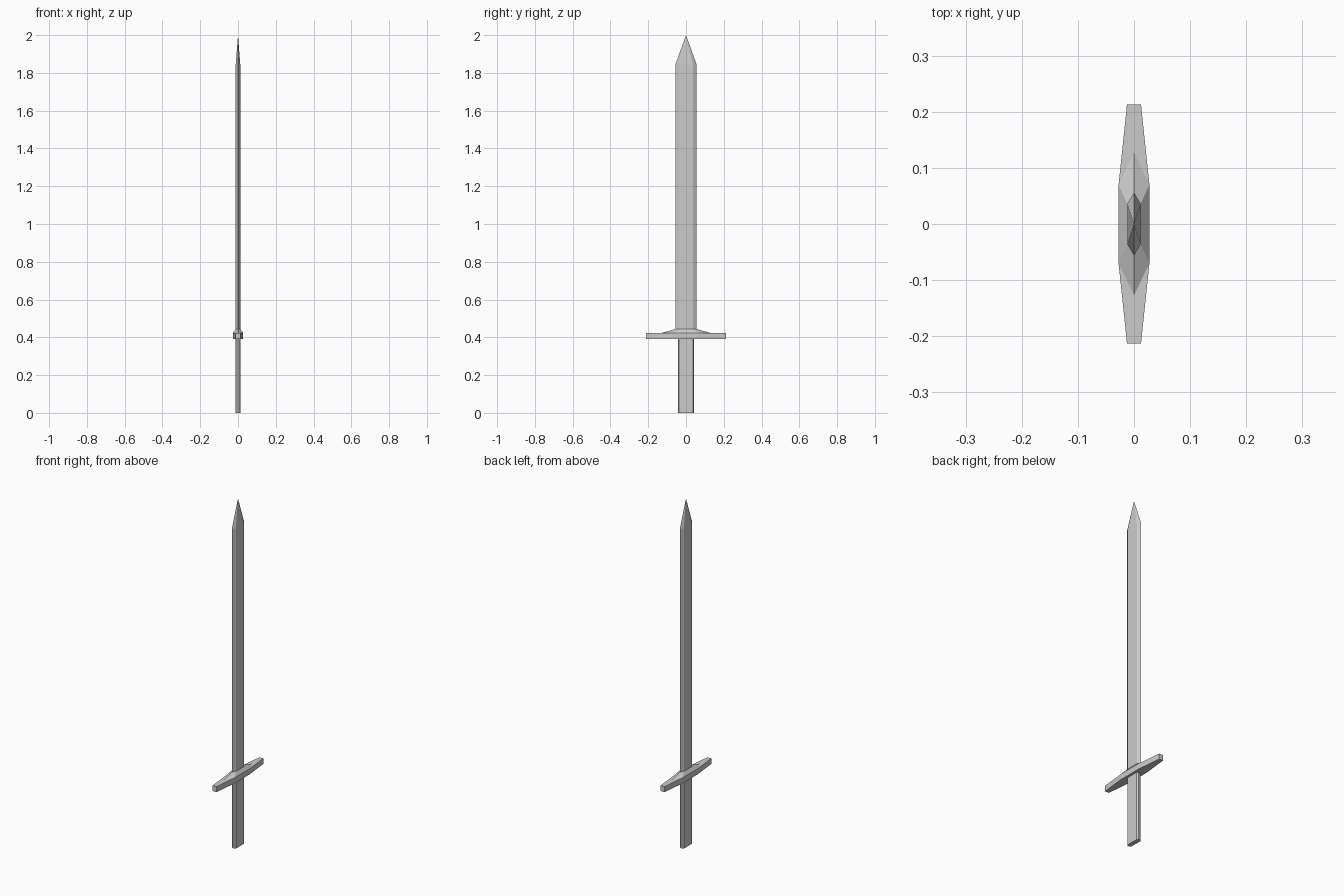
import bpy, bmesh

if "Cube" in bpy.data.objects:
    bpy.data.objects.remove(bpy.data.objects["Cube"])


def loft(name, rings, tip=None):
    """Join rings of equal point count, capping the bottom and the top (or a point)."""
    bm = bmesh.new()
    loops = [[bm.verts.new((x, y, z)) for x, y in pts] for pts, z in rings]
    n = len(loops[0])
    for a, b in zip(loops, loops[1:]):
        for i in range(n):
            j = (i + 1) % n
            bm.faces.new((a[i], a[j], b[j], b[i]))
    bm.faces.new(loops[0][::-1])
    if tip:
        t = bm.verts.new(tip)
        for i in range(n):
            bm.faces.new((loops[-1][i], loops[-1][(i + 1) % n], t))
    else:
        bm.faces.new(loops[-1])
    bmesh.ops.recalc_face_normals(bm, faces=bm.faces)
    mesh = bpy.data.meshes.new(name)
    bm.to_mesh(mesh)
    bm.free()
    obj = bpy.data.objects.new(name, mesh)
    bpy.context.collection.objects.link(obj)
    return obj


def hexagon(x, y_side, y_end):
    return [(0, -y_end), (x, -y_side), (x, y_side),
            (0, y_end), (-x, y_side), (-x, -y_side)]


def octagon(x, y, x_in, y_in):
    return [(x_in, -y), (x, -y_in), (x, y_in), (x_in, y),
            (-x_in, y), (-x, y_in), (-x, -y_in), (-x_in, -y)]


# Grip with chamfered corners
grip = octagon(0.013, 0.043, 0.005, 0.036)
loft("grip", [(grip, 0), (grip, 0.395)])

# Crossguard bar, widest in the middle
bar = octagon(0.0275, 0.213, 0.0125, 0.07)
loft("crossguard", [(bar, 0.392), (bar, 0.424)])

# Raised collar sloping up to the blade
section = hexagon(0.012, 0.036, 0.056)
loft("collar", [(hexagon(0.0275, 0.07, 0.127), 0.424), (section, 0.444)])

# Bevelled blade with pointed tip
loft("blade", [(section, 0.444), (section, 1.845)], tip=(0, 0, 2.0))
